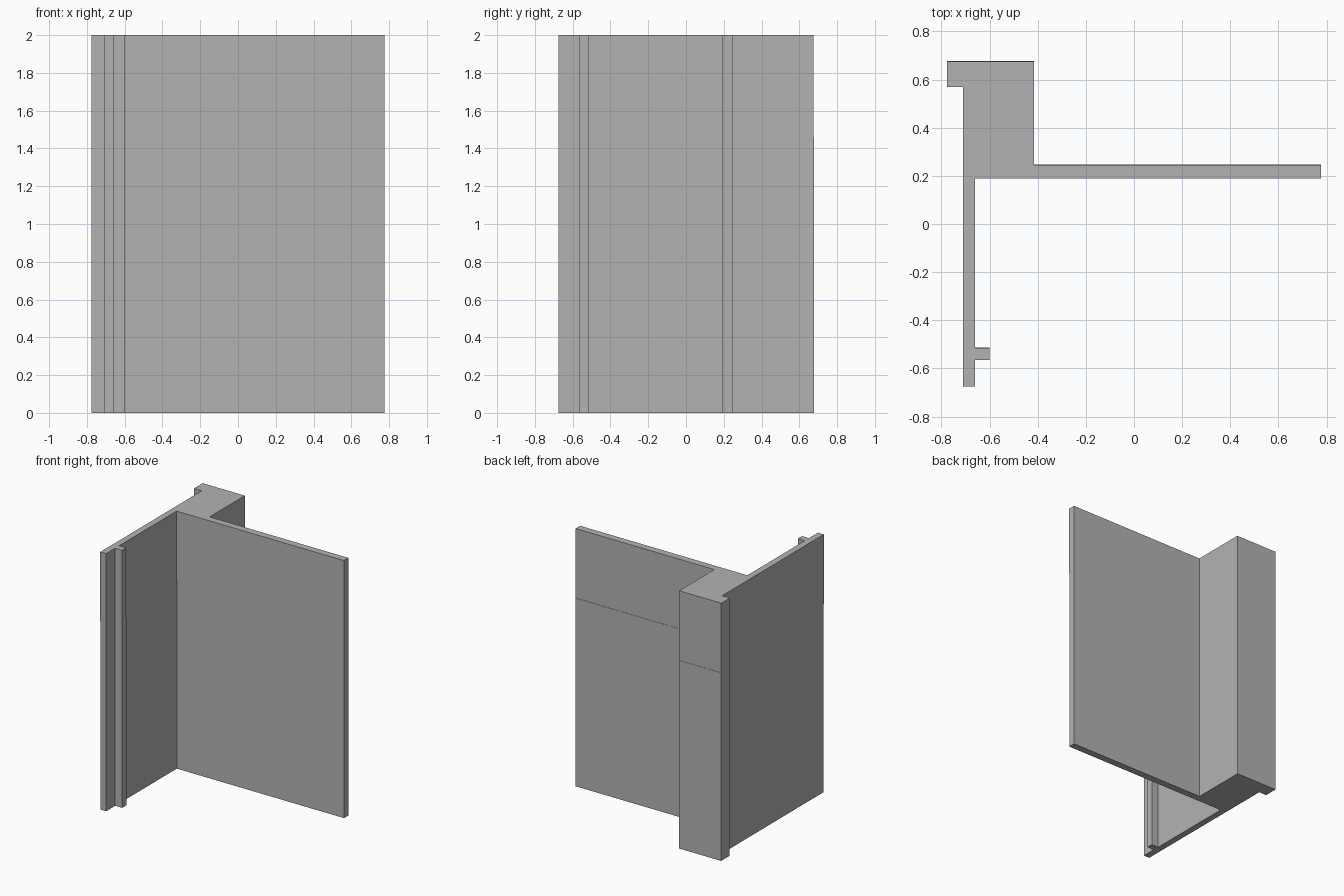
import bpy
import bmesh

default_cube = bpy.data.objects.get("Cube")
if default_cube:
    bpy.data.objects.remove(default_cube, do_unlink=True)


def make_material(name, colour):
    material = bpy.data.materials.new(name)
    material.use_nodes = True
    material.diffuse_color = colour
    material.node_tree.nodes["Principled BSDF"].inputs["Base Color"].default_value = colour
    return material


def extrude_profile(name, profile, levels, material):
    """Stack the outline at each (height, backward shift) level and skin it."""
    bm = bmesh.new()
    rings = [[bm.verts.new((x, y + shift, height)) for x, y in profile]
             for height, shift in levels]
    for lower, upper in zip(rings, rings[1:]):
        for i in range(len(profile)):
            j = (i + 1) % len(profile)
            bm.faces.new((lower[i], lower[j], upper[j], upper[i]))
    bm.faces.new(list(reversed(rings[0])))
    bm.faces.new(rings[-1])
    bmesh.ops.recalc_face_normals(bm, faces=bm.faces)
    mesh = bpy.data.meshes.new(name)
    bm.to_mesh(mesh)
    bm.free()
    mesh.materials.append(material)
    obj = bpy.data.objects.new(name, mesh)
    bpy.context.collection.objects.link(obj)
    return obj


# Key lines of the plan
post_left, post_right, post_back = -0.71, -0.415, 0.676
lip_left, lip_front = -0.776, 0.57
fin_right, fin_front = -0.66, -0.676
rib_right, rib_front, rib_back = -0.60, -0.565, -0.515
panel_right, panel_front, panel_back = 0.776, 0.19, 0.245

# Plan outline, counterclockwise from the back lip
outline = [
    # back lip
    (lip_left, post_back), (lip_left, lip_front), (post_left, lip_front),
    # side fin with its small rib
    (post_left, fin_front), (fin_right, fin_front), (fin_right, rib_front),
    (rib_right, rib_front), (rib_right, rib_back), (fin_right, rib_back),
    # wide panel
    (fin_right, panel_front), (panel_right, panel_front),
    (panel_right, panel_back),
    # corner post
    (post_right, panel_back), (post_right, post_back),
]

# Full-height section with a hairline ledge across the back
height, ledge, step = 2.0, 1.46, 0.002
levels = [(0, step), (ledge, step), (ledge, 0), (height, 0)]

grey = make_material("plain grey", (0.45, 0.45, 0.45, 1))
extrude_profile("corner_wall_section", outline, levels, grey)
